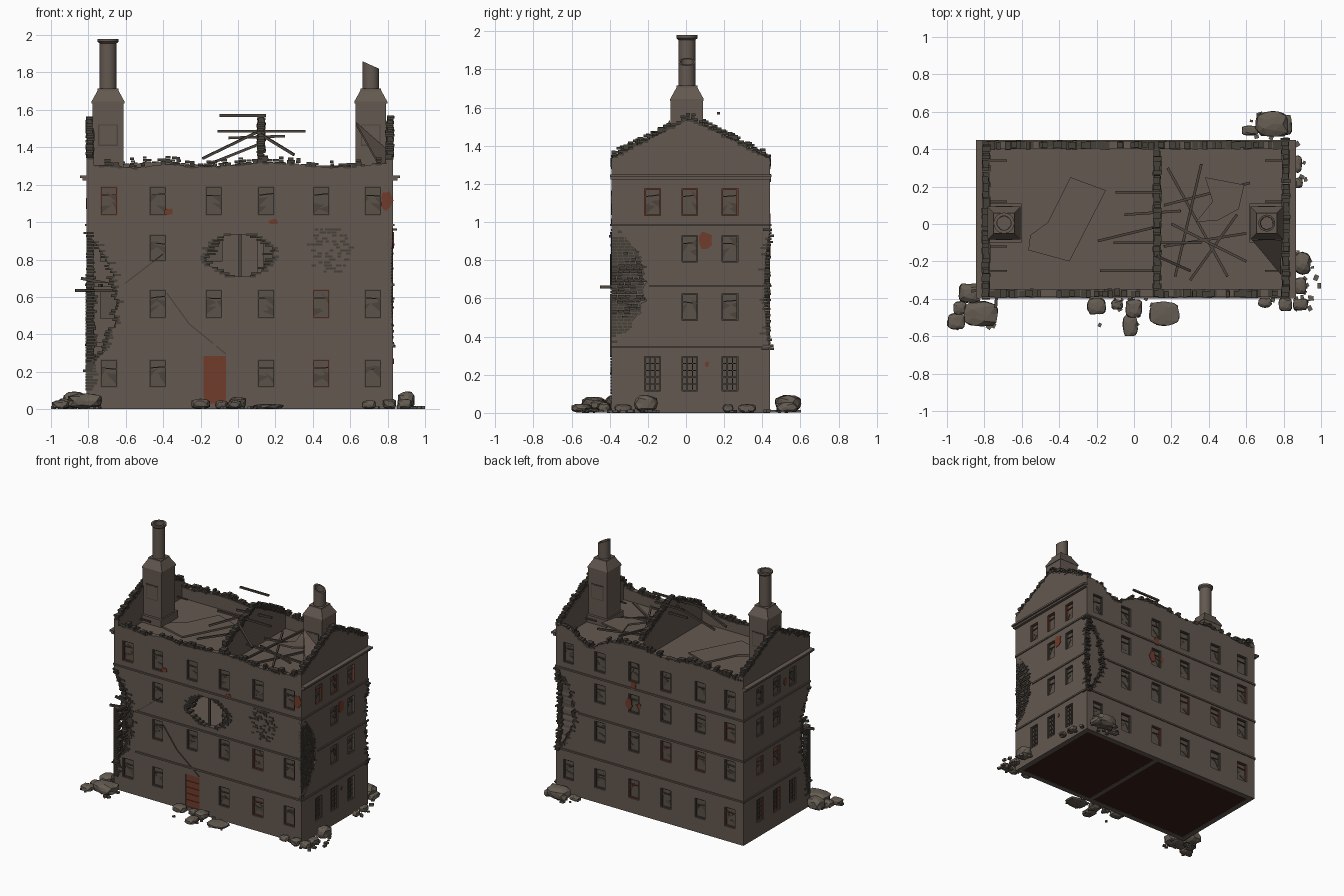
import bpy, bmesh, math, random
from mathutils import Vector, Matrix, Euler

if "Cube" in bpy.data.objects:
    bpy.data.objects.remove(bpy.data.objects["Cube"])

random.seed(4)
R = random.uniform
X0, X1, Y0, Y1, T = -0.81, 0.83, -0.39, 0.44, 0.04

COLORS = {"wall_plaster": (.125, .098, .08), "dark_brick": (.06, .05, .04), "rust_red": (.16, .045, .025),
          "rubble_stone": (.13, .108, .085), "old_timber": (.075, .06, .047), "dusty_pane": (.105, .084, .068),
          "base_brown": (.04, .014, .01)}
MATS = []
for n, c in COLORS.items():
    m = bpy.data.materials.new(n)
    m.diffuse_color = (*c, 1)
    m.use_nodes = True
    m.node_tree.nodes["Principled BSDF"].inputs["Base Color"].default_value = m.diffuse_color
    MATS.append(m)
WALL, BRICK, RUST, STONE, WOOD, PANE, BASE = range(7)

# side frames: u along the wall, z up, d inward from the outer face
FR = {"front": lambda u, z, d: Vector((u, Y0 + d, z)), "back": lambda u, z, d: Vector((u, Y1 - d, z)),
      "right": lambda u, z, d: Vector((X1 - d, u, z)), "left": lambda u, z, d: Vector((X0 + d, u, z)),
      "inner": lambda u, z, d: Vector((.105 + d, u, z)), "flat": lambda u, v, d: Vector((u, v, d))}


def finish(name, bm, smooth=False):
    bmesh.ops.recalc_face_normals(bm, faces=bm.faces)
    me = bpy.data.meshes.new(name)
    bm.to_mesh(me)
    bm.free()
    for m in MATS:
        me.materials.append(m)
    o = bpy.data.objects.new(name, me)
    bpy.context.collection.objects.link(o)
    if smooth:
        bpy.context.view_layer.objects.active = o
        o.select_set(True)
        bpy.ops.object.shade_smooth_by_angle(angle=math.radians(35))
        o.select_set(False)
    return o


def loft(bm, rings, m=0):
    vs = [[bm.verts.new(p) for p in r] for r in rings]
    n = len(vs[0])
    fs = [bm.faces.new(vs[0]), bm.faces.new(vs[-1])]
    for a, b in zip(vs, vs[1:]):
        fs += [bm.faces.new((a[i], a[(i + 1) % n], b[(i + 1) % n], b[i])) for i in range(n)]
    for f in fs:
        f.material_index = m


def prism(bm, side, pts, d0, d1, m=0):
    loft(bm, [[FR[side](u, v, d) for u, v in pts] for d in (d0, d1)], m)


def box(bm, c, s, rot=(0, 0, 0), m=0):
    M = Matrix.LocRotScale(Vector(c), Euler(rot), Vector(s))
    q = ((-.5, -.5), (.5, -.5), (.5, .5), (-.5, .5))
    loft(bm, [[M @ Vector((x, y, z)) for x, y in q] for z in (-.5, .5)], m)


def fbox(bm, side, u0, u1, z0, z1, d0, d1, m=0):
    prism(bm, side, ((u0, z0), (u1, z0), (u1, z1), (u0, z1)), d0, d1, m)


def beam(bm, p, q, w=.014, m=WOOD):
    p, q = Vector(p), Vector(q)
    M = (q - p).to_track_quat('Z', 'Y').to_euler()
    box(bm, (p + q) / 2, (w, w, (q - p).length), M, m)


# wall tops and corner damage
TOP = {"front": lambda u: 1.305 + .012 * math.sin(9 * u) - .03 * math.exp(-((u + .55) / .1) ** 2),
       "back": lambda u: 1.31 + .01 * math.sin(11 * u) - .1 * math.exp(-((u - .55) / .12) ** 2),
       "right": lambda u: 1.54 - .5 * abs(u - .02)}
TOP["left"] = TOP["inner"] = TOP["right"]
SPAN = {"front": (X0, X1), "back": (X0, X1), "right": (Y0, Y1), "left": (Y0, Y1), "inner": (Y0 + T, Y1 - T)}


def course_table(z0, z1):
    n = int((z1 - z0) / .016)
    return [(z0 + i * .016, math.sin(math.pi * (i + .3) / (n + .6)) ** .8 * R(.82, 1)) for i in range(n + 1)]


# corner x, corner y, size along x, size along y, courses, the two walls hit
HOLES = [(X0, Y0, .18, .12, course_table(.2, .95), "front", "left"),
         (X1, Y1, .19, .035, course_table(.33, .97), "back", "right"),
         (X1, Y0, .014, .2, course_table(.35, .99), "front", "right")]

# front centre hole, ragged by brick course
GAP = []
for i in range(16):
    s = math.sin(math.pi * (i + 1.5) / 18) ** .7
    GAP.append((.71 + i * .015, .01 - .2 * s * R(.8, 1), .01 + .2 * s * R(.8, 1)))

# windows: side, centre, bottom, width, height, row
COLS = (-.69, -.43, -.13, .15, .445, .72)
SIDE = (-.175, .02, .23)
ROWS = ((.115, .15), (.485, .155), (.79, .145), (1.035, .155))
WIN = []
for r, (z, h) in enumerate(ROWS):
    for c, u in enumerate(COLS):
        if not (r == 2 and c != 1 or r == 1 and c == 0 or r == 0 and c == 2):
            WIN.append(("front", u, z, .09, h, r))
        if not (r in (1, 2) and c == 5):
            WIN.append(("back", u, z, .09, h, r))
    for c, u in enumerate(SIDE):
        if not (r in (1, 2) and c == 0):
            WIN += [(s, u, z, .083, .18 if r == 0 else .14, r) for s in ("right", "left")]

# walls with window and damage cuts
for side in ("front", "back", "right", "left"):
    a, b = SPAN[side]
    pts = [(a, 0), (b, 0)] + [(b + (a - b) * i / 40, TOP[side](b + (a - b) * i / 40)) for i in range(41)]
    bm = bmesh.new()
    prism(bm, side, pts, 0, T, WALL)
    wall = finish(side + "_wall", bm)
    cb = bmesh.new()
    for s, u, z, w, h, r in WIN:
        if s == side:
            fbox(cb, side, u - w / 2, u + w / 2, z, z + h, -.05, .1)
    for cx, cy, rx, ry, tab, s1, s2 in HOLES:
        if side in (s1, s2):
            loft(cb, [[(cx + i * rx * k, cy + j * ry * k, z) for i, j in ((-1, -1), (1, -1), (1, 1), (-1, 1))]
                      for z, k in tab])
    if side == "front":
        prism(cb, side, [(l, z) for z, l, r in GAP] + [(r, z) for z, l, r in GAP[::-1]], -.05, .1)
        fbox(cb, side, -.185, -.065, .03, .285, -.05, .02)
    cut = finish("cutter", cb)
    cut.hide_render = True
    mod = wall.modifiers.new("cut", 'BOOLEAN')
    mod.operation, mod.solver, mod.object = 'DIFFERENCE', 'EXACT', cut
    dg = bpy.context.evaluated_depsgraph_get()
    me = bpy.data.meshes.new_from_object(wall.evaluated_get(dg))
    wall.modifiers.clear()
    wall.data = me
    bpy.data.objects.remove(cut)

# inner partition gable
bm = bmesh.new()
prism(bm, "inner", [(Y0 + T, 0), (Y1 - T, 0), (Y1 - T, 1.33), (.02, 1.54), (Y0 + T, 1.335)], 0, .032, WALL)
finish("partition_wall", bm)

# floors and dark base
bm = bmesh.new()
for z in (.345, .665, .985, 1.205):
    fbox(bm, "flat", X0 + .039, X1 - .039, Y0 + .039, Y1 - .039, z - .012, z + .012, WALL)
fbox(bm, "flat", X0 + .03, X1 - .03, Y0 + .03, Y1 - .03, .004, .02, BASE)
finish("floors", bm)

# storey bands and gable cornices
bm = bmesh.new()
for z in (.345, .665, .985):
    mid = z < .9
    for s in ("front", "back", "right", "left"):
        a, b = SPAN[s]
        if mid and s in ("front", "left"):
            a += .19 if s == "front" else .13
        if z == .665:
            b -= .2 if s == "back" else 0
            a += .2 if s == "right" else 0
        fbox(bm, s, a, b, z - .006, z + .006, -.008, .002, WALL)
for s in ("right", "left"):
    fbox(bm, s, Y0 - .005, Y1 + .005, 1.222, 1.236, -.022, .002, WALL)
    fbox(bm, s, Y0 - .008, Y1 + .008, 1.236, 1.25, -.036, .002, WALL)
finish("bands_and_cornices", bm)

# broken brick courses on wall tops
bm = bmesh.new()
for side, (a, b) in SPAN.items():
    gable = side in ("right", "left", "inner")
    u = a
    while u < b - .01:
        l = R(.018, .032)
        for k in range(random.randint(2, 3) if gable else random.choice((0, 1, 1, 2, 2, 3))):
            j = R(-.006, .006)
            z = TOP[side](u + l / 2) - .008 + k * .015
            fbox(bm, side, max(a, u + j), min(b, u + j + l), z, z + .013, R(-.006, .004), R(.03, .044), BRICK)
        u += l
# bricks toothing the damaged corners
for n, (cx, cy, rx, ry, tab, s1, s2) in enumerate(HOLES):
    for z, k in tab:
        for side, c, r in ((s1, cx, rx), (s2, cy, ry)):
            sg = 1 if c < 0 else -1
            if n < 2:
                e = c + sg * (r * k - R(.005, .03))
                fbox(bm, side, e, e + sg * R(.03, .05), z, z + .012, R(-.006, .006), R(.03, .05), BRICK)
            elif side == "right":
                u = c
                while u < c + r * k:
                    l = R(.025, .04)
                    fbox(bm, side, u, u + l - .003, z, z + .013, R(0, .006), .03, BRICK)
                    u += l
# bricks round the centre gap
for z, l, r in GAP:
    for e, sg in ((l, 1), (r, -1)):
        o = R(.01, .05)
        fbox(bm, "front", e + sg * o, e - sg * .02, z - .006, z + .006, -.004, .035, BRICK)
# exposed patch and worn lower corner
for i in range(90):
    z, u = .73 + .016 * random.randint(0, 14), .48 + R(-.12, .12)
    if abs(u - .48) < .13 - abs(z - .84) * .5:
        fbox(bm, "front", u, u + R(.015, .035), z, z + .011, -.004, .01, BRICK)
for i in range(34):
    z = .1 + i * .016
    for s in ("front", "left"):
        a = SPAN[s][0]
        fbox(bm, s, a - .004, a + R(.025, .065), z, z + .012, -.005, .03, BRICK)
finish("loose_bricks", bm)

# windows: pane, frame, tilted bars and shards
bm = bmesh.new()
for side, u, z, w, h, r in WIN:
    fm = RUST if random.random() < .22 else WOOD
    a, b, f = u - w / 2, u + w / 2, .006
    fbox(bm, side, a, b, z, z + h, .024, .03, PANE)
    for q in ((a, a + f, z, z + h), (b - f, b, z, z + h), (a, b, z, z + f), (a, b, z + h - f, z + h)):
        fbox(bm, side, *q, .008, .02, fm)
    if r == 0 and side in ("right", "left"):
        for i in (1, 2):
            fbox(bm, side, a + i * w / 3 - .003, a + i * w / 3 + .003, z, z + h, .014, .022, WOOD)
        for i in range(1, 5):
            fbox(bm, side, a, b, z + i * h / 5 - .003, z + i * h / 5 + .003, .014, .022, WOOD)
        continue
    t = R(-.012, .012)
    prism(bm, side, ((a, z + h * .68), (b, z + h * .68 + t), (b, z + h * .72 + t), (a, z + h * .72)), .012, .02, fm)
    for k in range(3):
        e, v = random.choice((a, b)), z + R(0, h * .5)
        prism(bm, side, ((e, v), (u + R(-.02, .02), v + R(.02, .07)), (e, v + R(.03, .06))), .018, .022, WOOD)
finish("windows", bm)

# red door
bm = bmesh.new()
fbox(bm, "front", -.185, -.065, .03, .285, .006, .025, RUST)
for i in range(1, 5):
    fbox(bm, "front", -.18, -.07, .03 + i * .05, .034 + i * .05, .001, .01, RUST)
finish("door", bm)

# rust stains
bm = bmesh.new()
for s, u, z, ru, rz in (("front", -.37, 1.055, .025, .02), ("front", .19, 1, .025, .02), ("front", .793, 1.115, .035, .055),
                        ("right", .1, .905, .04, .05), ("right", .11, .255, .012, .015), ("back", .15, 1.01, .025, .04),
                        ("back", .19, .86, .03, .05), ("back", .1, .86, .02, .025), ("left", -.08, 1.1, .02, .03)):
    prism(bm, s, [(u + ru * R(.75, 1.1) * math.cos(i * .524), z + rz * R(.75, 1.1) * math.sin(i * .524))
                  for i in range(12)], -.004, .002, RUST)
finish("rust_stains", bm)


# chimneys
def chimney(name, cx, broken):
    bm = bmesh.new()
    box(bm, (cx, .005, 1.24), (.185, .21, .07), m=WALL)
    box(bm, (cx, .005, 1.43), (.165, .17, .42), m=WALL)
    for e in (-1, 1):
        box(bm, (cx, .005 + e * .086, 1.465), (.105, .006, .115), m=WOOD)
        box(bm, (cx, .005 + e * .0875, 1.465), (.092, .006, .102), m=WALL)
    q = ((-1, -1), (1, -1), (1, 1), (-1, 1))
    loft(bm, [[(cx + i * r, .005 + j * r, z) for i, j in q] for r, z in
              ((.088, 1.635), (.088, 1.645), (.055, 1.705), (.055, 1.715))], WALL)
    finish(name + "_stack", bm)
    bm = bmesh.new()
    prof = ((.045, 1.71), (.045, 1.955), (.056, 1.965), (.056, 1.98), (.038, 1.98), (.036, 1.74))
    if broken:
        prof = ((.045, 1.71), (.045, 1.95), (.034, 1.95), (.032, 1.74))
    ring = lambda r, z: [(cx + r * math.cos(a), .005 + r * math.sin(a), min(z, 1.84 - .45 * r * math.cos(a)) if broken
                         else z) for a in [i * math.pi / 10 for i in range(20)]]
    loft(bm, [ring(r, z) for r, z in prof], WALL)
    finish(name + "_pipe", bm, True)


chimney("left_chimney", -.695, False)
chimney("right_chimney", .71, True)

# fallen roof slabs
bm = bmesh.new()
prism(bm, "flat", ((-.34, .25), (-.15, .18), (-.345, -.2), (-.565, -.14), (-.555, -.06), (-.46, .01)), 1.24, 1.255, WALL)
prism(bm, "flat", ((.38, .25), (.59, .21), (.56, .08), (.45, .02), (.33, .01), (.42, .12)), 1.29, 1.303, WALL)
loft(bm, [[(.63, -.085, 1.52 + d), (.79, -.085, 1.38 + d), (.785, -.27, 1.24 + d)] for d in (0, .015)], WALL)
finish("fallen_slabs", bm)

# broken roof beams and joist stubs
bm = bmesh.new()
for p, q in (((-.1, .17, 1.57), (.15, .17, 1.57)), ((-.11, -.1, 1.485), (.36, -.1, 1.485)),
             ((-.19, -.09, 1.34), (.1, -.02, 1.48)), ((.12, -.17, 1.47), (.3, -.25, 1.36)),
             ((-.05, .05, 1.45), (.25, .07, 1.46)), ((-.18, -.25, 1.3), (.12, -.25, 1.42)),
             ((.18, .3, 1.24), (.5, -.28, 1.27)), ((.22, -.28, 1.24), (.36, .32, 1.3)),
             ((.16, .1, 1.26), (.62, .22, 1.25)), ((.2, .0, 1.25), (.6, -.2, 1.3)),
             ((.3, -.3, 1.24), (.55, .05, 1.28)), ((.16, -.12, 1.3), (.6, -.05, 1.24))):
    beam(bm, p, q)
for y in (-.25, -.12, .12, .34):
    beam(bm, (X0 + .03, y, 1.25), (-.68, y, 1.25), .01)
    beam(bm, (.7, y, 1.25), (X1 - .03, y, 1.25), .01)
# floor beams sticking out of the broken corner, gap post, hanging cable
for p, q in (((-.87, -.36, .635), (-.6, -.3, .635)), ((-.74, -.45, .66), (-.72, -.2, .66)),
             ((-.84, -.33, .7), (-.6, -.33, .65)), ((.01, Y0 + .02, .69), (.01, Y0 + .02, .96))):
    beam(bm, p, q, .016)
for p, q in (((-.38, .62), (-.26, .455)), ((-.26, .455), (-.065, .295)), ((-.62, .66), (-.4, .83))):
    beam(bm, FR["front"](*p, -.004), FR["front"](*q, -.004), .007)
finish("broken_beams", bm)

# rubble heaps
bm = bmesh.new()
for cx, cy, sx, sy, sz in ((-.82, -.48, .2, .15, .09), (-.95, -.52, .1, .1, .05), (-.88, -.37, .13, .12, .1),
                           (-.93, -.45, .08, .08, .06), (-.2, -.44, .11, .1, .06), (-.02, -.545, .09, .13, .05),
                           (0, -.45, .1, .11, .07), (.16, -.48, .18, .14, .03), (-.09, -.43, .07, .06, .05),
                           (.7, -.42, .08, .06, .05), (.81, -.43, .08, .08, .06), (.89, -.43, .09, .07, .06),
                           (.9, -.21, .1, .13, .1), (.89, -.33, .07, .1, .05), (.875, .32, .05, .1, .05),
                           (.88, .22, .05, .06, .05), (.74, .535, .2, .15, .1), (.62, .5, .1, .06, .04),
                           (.81, .53, .08, .12, .06)):
    M = Matrix.LocRotScale(Vector((cx, cy, sz * .48)), None, Vector((sx, sy, sz)) / 2)
    for v in bmesh.ops.create_icosphere(bm, subdivisions=2, radius=1.0)["verts"]:
        k = max(abs(v.co.x), abs(v.co.y), abs(v.co.z))
        v.co = M @ (v.co * (.35 + .65 / k * .9) * R(.88, 1.03))
        v.co.z = max(v.co.z, 0)
for cx, cy, rx, ry, n in ((-.86, -.47, .12, .09, 16), (0, -.46, .26, .1, 16), (.84, -.42, .1, .05, 10),
                          (.92, -.27, .06, .13, 12), (.89, .33, .03, .12, 8), (.72, .52, .13, .07, 12)):
    for i in range(n):
        s = R(.014, .034)
        box(bm, (cx + R(-rx, rx), cy + R(-ry, ry), s * .3), (s, s * .8, s * .5), (0, 0, R(0, 3)), STONE)
box(bm, (-.99, -.53, .008), (.02, .03, .016))
box(bm, (.99, -.33, .008), (.02, .03, .016))
for f in bm.faces:
    f.material_index = STONE
finish("rubble", bm)
